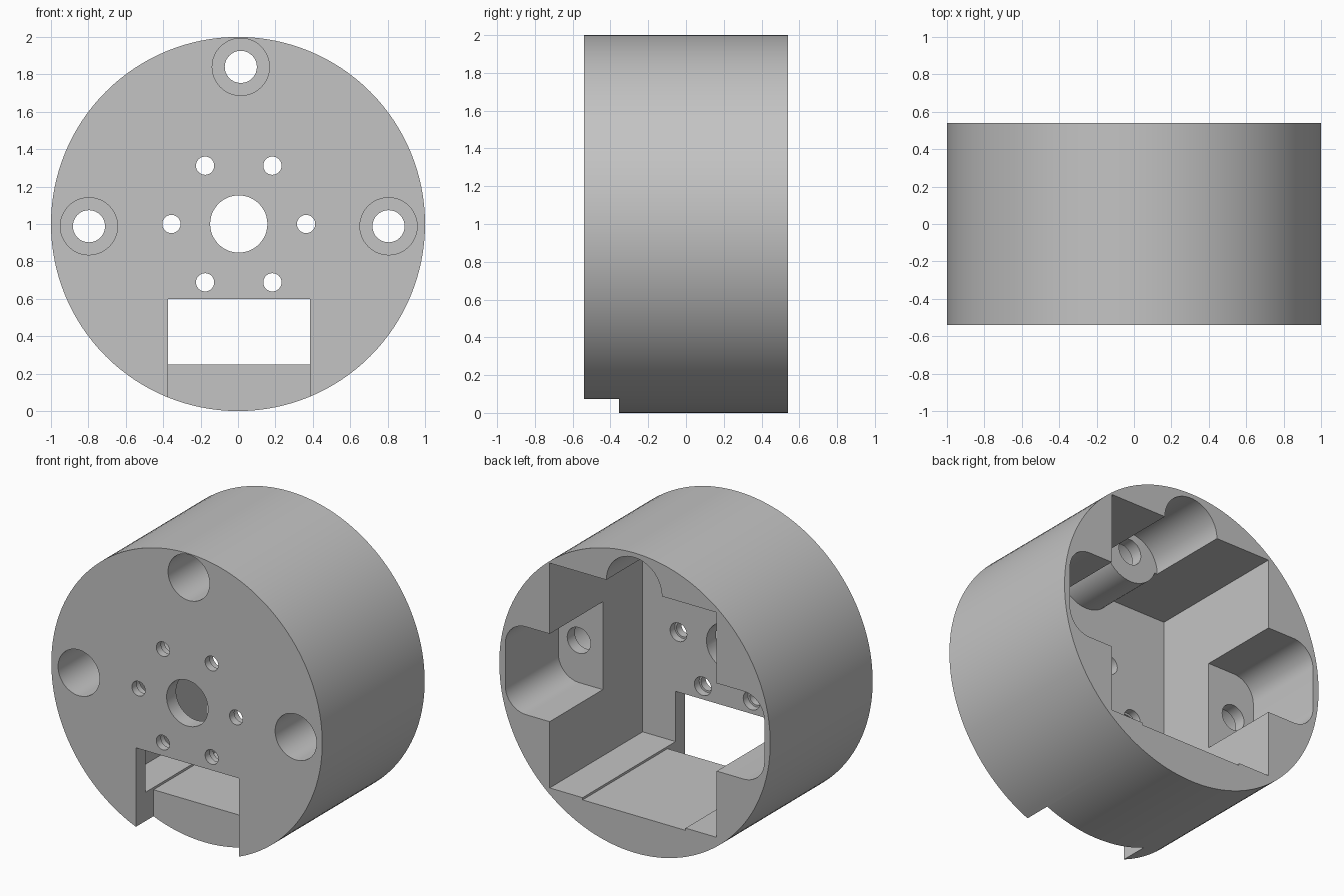
import bpy
import bmesh
from math import cos, sin, pi, radians

default = bpy.data.objects.get("Cube")
if default:
    bpy.data.objects.remove(default, do_unlink=True)

FRONT, BACK = -0.54, 0.54
PLATE = -0.44      # inner face of the front plate
SHELF = -0.02      # floor of the screw recesses
OUT = 0.7          # beyond either end, for clean cuts


def arc(x, z, r, start=0, sweep=2 * pi, n=48):
    closed = sweep >= 2 * pi
    steps = n if closed else n - 1
    return [(x + r * cos(start + sweep * i / steps),
             z + r * sin(start + sweep * i / steps)) for i in range(n)]


def box(x0, x1, z0, z1):
    return [(x0, z0), (x1, z0), (x1, z1), (x0, z1)]


def prism(name, profile, y0, y1):
    """Extrude an x-z profile along y."""
    bm = bmesh.new()
    face = bm.faces.new([bm.verts.new((x, y0, z)) for x, z in profile])
    moved = bmesh.ops.extrude_face_region(bm, geom=[face])["geom"]
    verts = [v for v in moved if isinstance(v, bmesh.types.BMVert)]
    bmesh.ops.translate(bm, verts=verts, vec=(0, y1 - y0, 0))
    bmesh.ops.recalc_face_normals(bm, faces=bm.faces)
    mesh = bpy.data.meshes.new(name)
    bm.to_mesh(mesh)
    bm.free()
    obj = bpy.data.objects.new(name, mesh)
    bpy.context.collection.objects.link(obj)
    return obj


def cut(target, cutter):
    """Subtract the cutter from the target and discard it."""
    mod = target.modifiers.new("cut", 'BOOLEAN')
    mod.operation = 'DIFFERENCE'
    mod.solver = 'EXACT'
    mod.object = cutter
    bpy.context.view_layer.objects.active = target
    bpy.ops.object.modifier_apply(modifier=mod.name)
    bpy.data.objects.remove(cutter, do_unlink=True)


def drill(profile, y0, y1):
    cut(housing, prism("cutter", profile, y0, y1))


# Round housing
housing = prism("housing", arc(0, 1, 1, n=128), FRONT, BACK)

# Square pocket from the back, leaving a round boss at the top
pocket = prism("pocket_cutter", box(-0.605, 0.628, 0.265, 1.765), PLATE, OUT)
cut(pocket, prism("boss_cutter", arc(0.01, 1.84, 0.205), -OUT, SHELF))
cut(housing, pocket)

# Screw recesses opening into the pocket: two at the sides, one on top
for side in (1, -1):
    outline = [(0.5, 0.707)] + arc(0.803, 0.86, 0.153, -pi / 2, pi / 2, 16)
    outline += arc(0.803, 1.14, 0.153, 0, pi / 2, 16) + [(0.5, 1.293)]
    drill([(side * x, z) for x, z in outline], SHELF, OUT)
drill([(0.21, 1.7)] + arc(0.005, 1.765, 0.205, 0, pi, 32) + [(-0.2, 1.7)],
      SHELF, OUT)

# Cable opening in the front and its shallow channel along the floor
drill(box(-0.375, 0.385, -0.1, 0.6), -OUT, -0.355)
drill(box(-0.375, 0.385, 0.25, 0.6), -0.5, OUT)

# Deep screw holes with narrower through holes
for x, z in ((0.015, 1.84), (-0.797, 0.988), (0.805, 0.988)):
    drill(arc(x, z, 0.153), -OUT, -0.1)
    drill(arc(x, z, 0.086, n=32), -0.3, 0.1)

# Central bore and ring of six small stepped holes
drill(arc(0.004, 1, 0.153), -OUT, -0.3)
for i in range(6):
    x, z = 0.004 + 0.36 * cos(i * pi / 3), 1 + 0.36 * sin(i * pi / 3)
    drill(arc(x, z, 0.049, n=24), -OUT, -0.3)
    drill(arc(x, z, 0.062, n=24), -0.49, -0.4)

# Plain grey finish
grey = bpy.data.materials.new("plain grey")
grey.use_nodes = True
colour = (0.55, 0.55, 0.55, 1)
grey.diffuse_color = colour
grey.node_tree.nodes["Principled BSDF"].inputs["Base Color"].default_value = colour
housing.data.materials.clear()
housing.data.materials.append(grey)

bpy.ops.object.select_all(action='DESELECT')
housing.select_set(True)
bpy.context.view_layer.objects.active = housing
bpy.ops.object.shade_smooth_by_angle(angle=radians(30))
